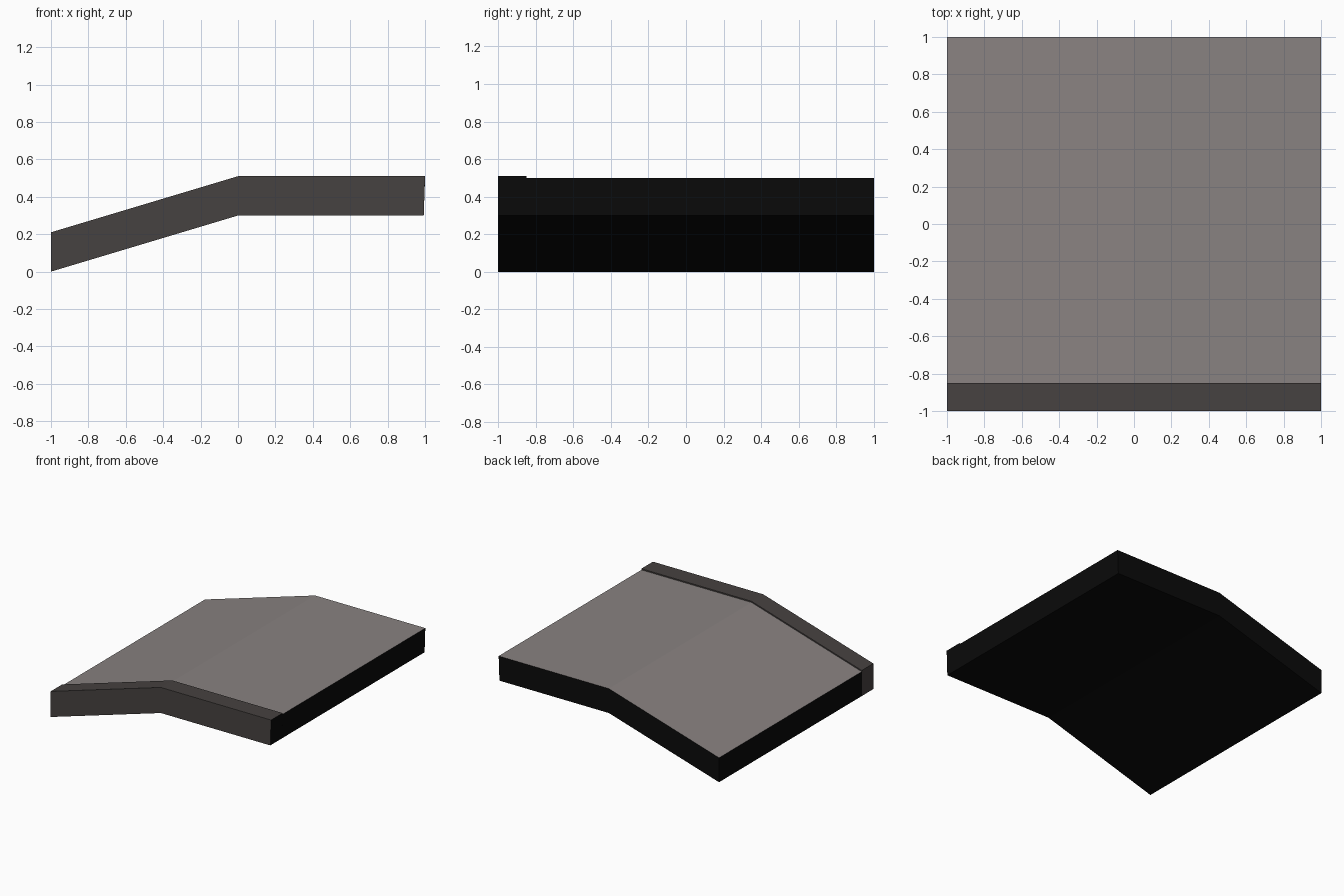
import bpy, bmesh

if "Cube" in bpy.data.objects:
    bpy.data.objects.remove(bpy.data.objects["Cube"])


def material(name, rgb):
    m = bpy.data.materials.new(name)
    m.diffuse_color = (*rgb, 1)
    m.use_nodes = True
    m.node_tree.nodes["Principled BSDF"].inputs["Base Color"].default_value = m.diffuse_color
    return m


asphalt = material("grey road surface", (0.25, 0.225, 0.22))
curb_stone = material("dark curb stone", (0.062, 0.054, 0.052))
black = material("black underside", (0.003, 0.003, 0.003))


def ramp_slab(name, y0, y1, thickness, mats, rule):
    """Bent ramp profile in XZ, extruded from y0 to y1; rule picks the face colour."""
    base = [(-1, 0), (0, 0.30), (0.993, 0.30)]
    top = [(1, 0.30 + thickness), (0, 0.30 + thickness), (-1, thickness)]
    bm = bmesh.new()
    face = bm.faces.new([bm.verts.new((x, y0, z)) for x, z in base + top])
    ext = bmesh.ops.extrude_face_region(bm, geom=[face])
    bmesh.ops.translate(bm, vec=(0, y1 - y0, 0),
                        verts=[v for v in ext["geom"] if isinstance(v, bmesh.types.BMVert)])
    bmesh.ops.recalc_face_normals(bm, faces=bm.faces)
    for f in bm.faces:
        f.normal_update()
        f.material_index = rule(f.normal)
    mesh = bpy.data.meshes.new(name)
    bm.to_mesh(mesh)
    bm.free()
    for m in mats:
        mesh.materials.append(m)
    ob = bpy.data.objects.new(name, mesh)
    bpy.context.collection.objects.link(ob)
    return ob


# Road deck: grey on top, black sides and underside
ramp_slab("road_deck", -0.85, 1.0, 0.20, [asphalt, black],
          lambda n: 0 if n.z > 0.5 else 1)

# Raised curb along the front: stone, with black underside and right end
ramp_slab("curb", -1.0, -0.85, 0.21, [curb_stone, black],
          lambda n: 1 if n.z < -0.5 or n.x > 0.5 else 0)
